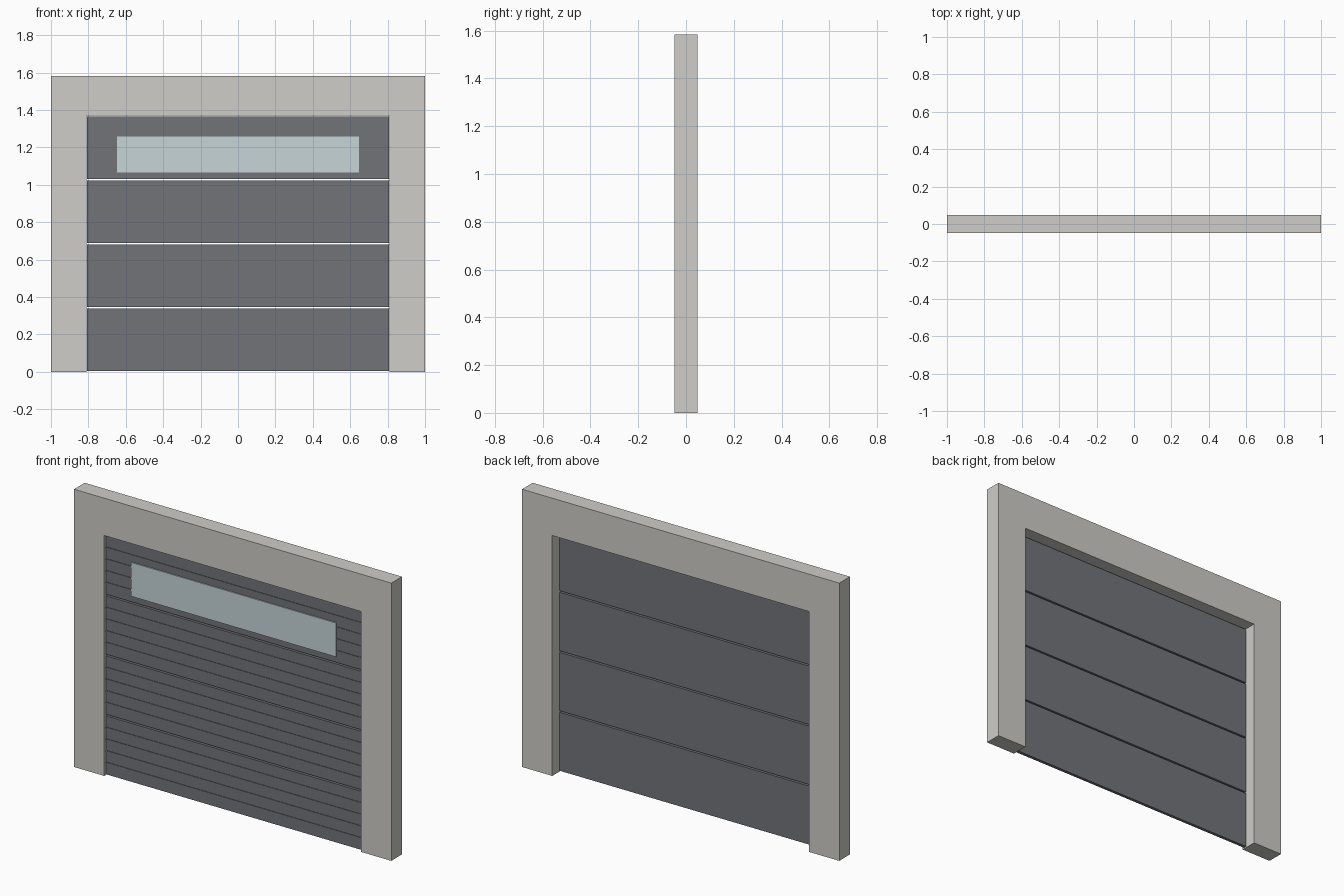
import bpy, bmesh

if "Cube" in bpy.data.objects:
    bpy.data.objects.remove(bpy.data.objects["Cube"])

HALF_OPEN, OPEN_TOP = 0.81, 1.37
DEPTH, TOP = 0.048, 1.583
PITCH, PANEL_H, PANEL_Z0 = 0.342, 0.333, 0.005
DOOR_FRONT, DOOR_BACK = -0.035, -0.017


def material(name, rgb):
    m = bpy.data.materials.new(name)
    m.diffuse_color = (*rgb, 1)
    m.use_nodes = True
    m.node_tree.nodes["Principled BSDF"].inputs["Base Color"].default_value = m.diffuse_color
    return m


def finish(name, bm, mat):
    bmesh.ops.recalc_face_normals(bm, faces=bm.faces)
    me = bpy.data.meshes.new(name)
    bm.to_mesh(me)
    bm.free()
    me.materials.append(mat)
    ob = bpy.data.objects.new(name, me)
    bpy.context.collection.objects.link(ob)
    return ob


def box(name, x, y, z, mat):
    bm = bmesh.new()
    bmesh.ops.create_cube(bm, size=1)
    for v in bm.verts:
        v.co = [r[0] if c < 0 else r[1] for c, r in zip(v.co, (x, y, z))]
    return finish(name, bm, mat)


frame_mat = material("frame_plaster", (0.62, 0.61, 0.58))
door_mat = material("door_grey", (0.17, 0.175, 0.19))
glass_mat = material("window_glass", (0.57, 0.66, 0.69))

# Surround: one arch-shaped profile extruded through the wall depth
half = [(HALF_OPEN, OPEN_TOP), (HALF_OPEN, 0), (1, 0), (1, TOP)]
profile = half + [(-x, z) for x, z in reversed(half)]
bm = bmesh.new()
face = bm.faces.new([bm.verts.new((x, -DEPTH, z)) for x, z in profile])
ext = bmesh.ops.extrude_face_region(bm, geom=[face])
bmesh.ops.translate(bm, vec=(0, 2 * DEPTH, 0),
                    verts=[g for g in ext["geom"] if isinstance(g, bmesh.types.BMVert)])
finish("door_frame", bm, frame_mat)

# Four door panels, each with four thin horizontal ribs on the front
wx = 0.808
for i in range(4):
    z0 = PANEL_Z0 + i * PITCH
    box(f"door_panel_{i + 1}", (-wx, wx), (DOOR_FRONT, DOOR_BACK), (z0, z0 + PANEL_H), door_mat)
    for k in range(1, 5):
        z = z0 + PANEL_H * k / 5
        box(f"panel_rib_{i + 1}_{k}", (-wx, wx), (DOOR_FRONT - 0.003, DOOR_FRONT + 0.003),
            (z - 0.004, z + 0.004), door_mat)

# Wide window set on the top panel
box("window", (-0.647, 0.647), (DOOR_FRONT - 0.006, DOOR_FRONT + 0.004), (1.065, 1.258), glass_mat)
